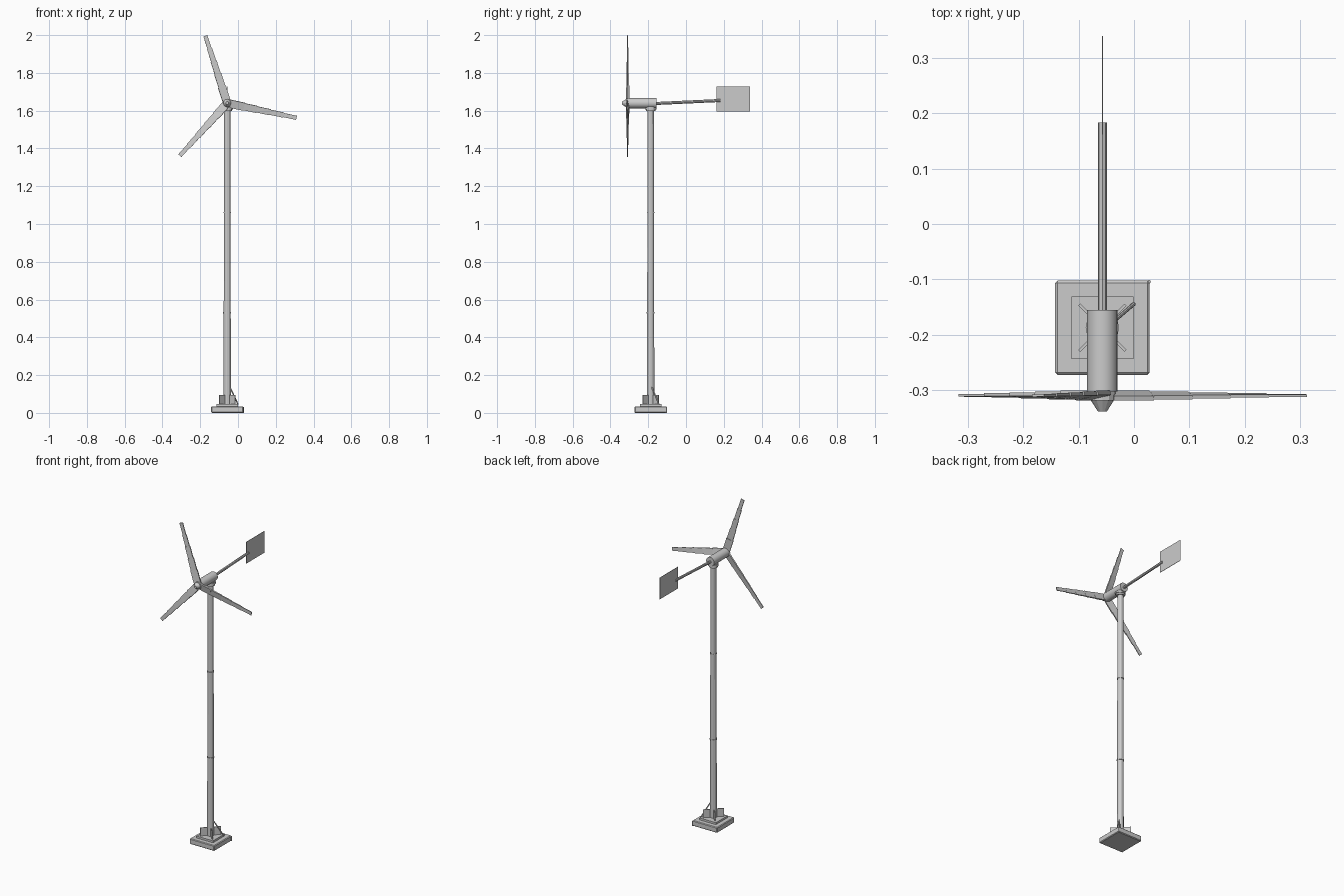
import bpy, bmesh
from math import radians, pi
from mathutils import Vector, Matrix

if "Cube" in bpy.data.objects:
    bpy.data.objects.remove(bpy.data.objects["Cube"])

CX, CY, HZ = -0.057, -0.187, 1.64   # tower axis and rotor height
RY = -0.309                         # rotor plane


def finish(name, bm, smooth=False):
    bmesh.ops.recalc_face_normals(bm, faces=bm.faces)
    me = bpy.data.meshes.new(name)
    bm.to_mesh(me)
    bm.free()
    ob = bpy.data.objects.new(name, me)
    bpy.context.collection.objects.link(ob)
    if smooth:
        bpy.context.view_layer.objects.active = ob
        ob.select_set(True)
        bpy.ops.object.shade_smooth_by_angle(angle=radians(35))
        ob.select_set(False)
    return ob


def box(name, size, matrix, bevel=0):
    bm = bmesh.new()
    bmesh.ops.create_cube(bm, size=1, matrix=Matrix.Diagonal((*size, 1)))
    bm.transform(matrix)
    if bevel:
        bmesh.ops.bevel(bm, geom=bm.edges[:], offset=bevel, segments=1, affect='EDGES')
    return finish(name, bm)


def rod(name, a, b, r1, r2=None, n=12, smooth=False):
    a, b = Vector(a), Vector(b)
    rot = (b - a).to_track_quat('Z', 'Y').to_matrix().to_4x4()
    bm = bmesh.new()
    bmesh.ops.create_cone(bm, cap_ends=True, segments=n, radius1=r1,
                          radius2=r1 if r2 is None else r2, depth=(b - a).length,
                          matrix=Matrix.Translation((a + b) / 2) @ rot)
    return finish(name, bm, smooth)


def at(x, y, z):
    return Matrix.Translation((x, y, z))


# stepped foundation
box("base_slab", (0.17, 0.17, 0.034), at(CX, CY, 0.017), 0.004)
box("base_plinth", (0.112, 0.112, 0.014), at(CX, CY, 0.039))

# crossed gusset fins at the tower foot
for i, a in enumerate((45, 135)):
    box(f"gusset_fin_{i}", (0.118, 0.005, 0.052),
        at(CX, CY, 0.07) @ Matrix.Rotation(radians(a), 4, 'Z'))

# tower with joint rings
rod("tower", (CX, CY, 0.04), (CX, CY, 1.605), 0.0195, 0.0165, 12)
for i, z in enumerate((0.53, 1.06)):
    rod(f"tower_ring_{i}", (CX, CY, z - 0.003), (CX, CY, z + 0.003), 0.0212 - i * 0.001)

# power cable down to the slab corner
rod("cable_upper", (-0.042, -0.18, 0.135), (0.0, -0.144, 0.045), 0.0035, n=8)
rod("cable_corner", (0.027, -0.104, 0.0), (0.027, -0.104, 0.03), 0.0035, n=8)

# yaw bearing and nacelle
rod("yaw_bearing", (CX, CY, 1.597), (CX, CY, 1.622), 0.025, n=16)
rod("yaw_plate", (CX, CY, 1.607), (CX, CY, 1.618), 0.030, n=16)
rod("nacelle", (CX, -0.302, HZ), (CX, -0.155, HZ), 0.0275, n=20, smooth=True)

# hub and blunt nose cone
rod("hub", (CX, -0.318, HZ), (CX, -0.300, HZ), 0.024, n=12)
rod("nose_cone", (CX, -0.338, HZ), (CX, -0.316, HZ), 0.008, 0.022, n=12)

# three blades of stepped, twisted, tapering segments
for b, ang in enumerate((108, 228, 348)):
    spin = at(CX, RY, HZ) @ Matrix.Rotation(-radians(ang), 4, 'Y')
    for s in range(5):
        w, t, twist = 0.043 - 0.0052 * s, 0.0085 - 0.001 * s, 13 - 2.4 * s
        box(f"blade_{b}_segment_{s}", (0.074, t, w),
            spin @ at(0.054 + 0.071 * s, 0, 0) @ Matrix.Rotation(radians(twist), 4, 'X'))

# tail boom and vane
rod("tail_boom", (CX, -0.16, 1.638), (CX, 0.183, 1.654), 0.008, n=8)
box("tail_vane", (0.002, 0.178, 0.134), at(CX, 0.25, 1.662))
